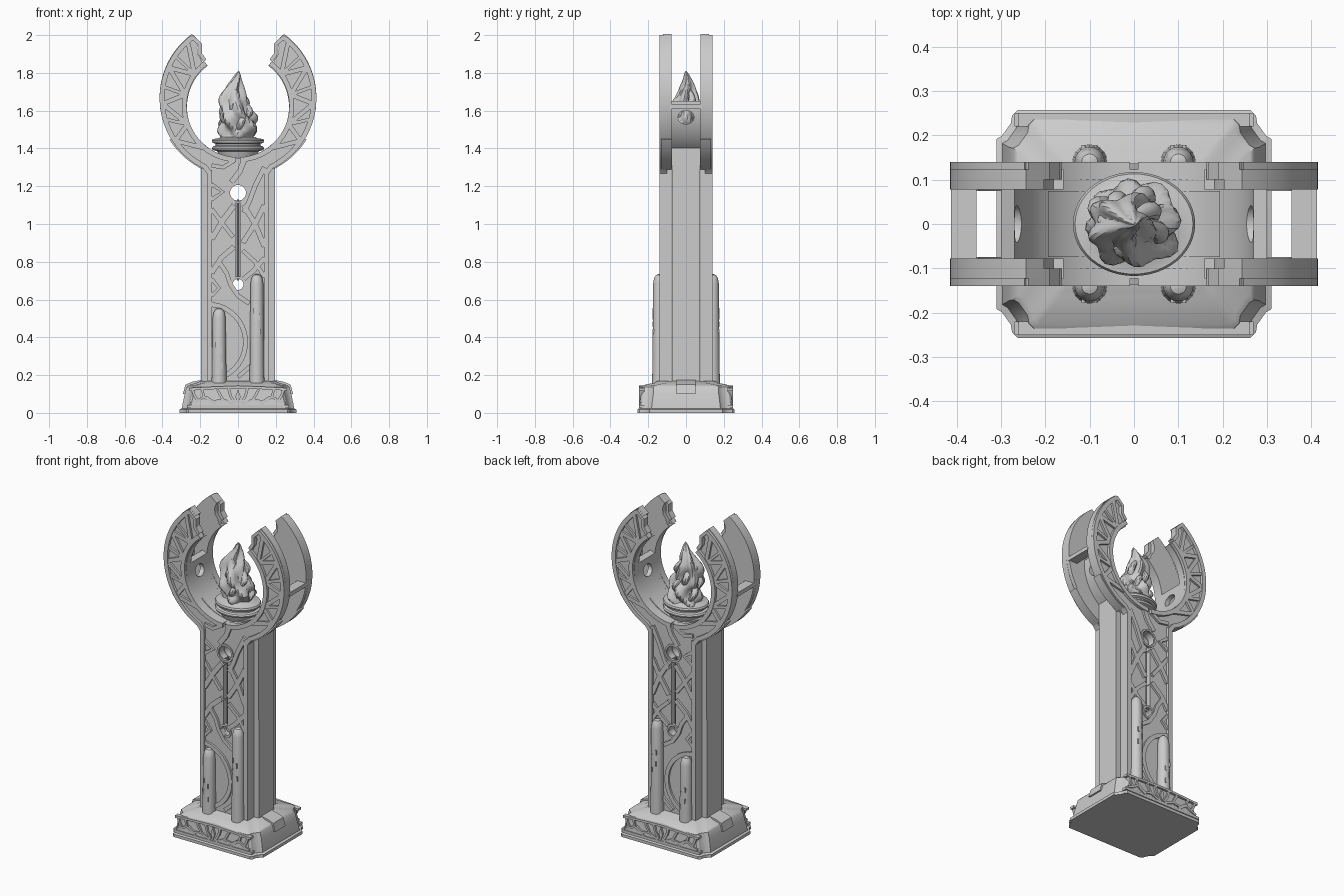
import bpy, bmesh, math
from math import sin, cos, radians, pi
from mathutils import Vector

if "Cube" in bpy.data.objects:
    bpy.data.objects.remove(bpy.data.objects["Cube"])


def finish(name, bm):
    bmesh.ops.recalc_face_normals(bm, faces=bm.faces)
    me = bpy.data.meshes.new(name)
    bm.to_mesh(me)
    bm.free()
    ob = bpy.data.objects.new(name, me)
    bpy.context.collection.objects.link(ob)
    return ob


def slab(name, polys, y0, y1, mirror_y=True):
    """Extrude xz outlines from y0 to y1, optionally repeated on the back."""
    bm = bmesh.new()
    for s in ((1, -1) if mirror_y else (1,)):
        for p in polys:
            a = [bm.verts.new((x, s * y0, z)) for x, z in p]
            b = [bm.verts.new((x, s * y1, z)) for x, z in p]
            bm.faces.new(a)
            bm.faces.new(b[::-1])
            for i in range(len(p)):
                j = (i + 1) % len(p)
                bm.faces.new((a[i], a[j], b[j], b[i]))
    return finish(name, bm)


def ribbon(pts, w):
    """Outline of a flat strip of width w following a path."""
    v = [Vector(p) for p in pts]
    left, right = [], []
    for i, p in enumerate(v):
        d = (v[min(i + 1, len(v) - 1)] - v[max(i - 1, 0)]).normalized()
        n = Vector((-d.y, d.x)) * w / 2
        left.append(tuple(p + n))
        right.append(tuple(p - n))
    return left + right[::-1]


def flip(p):
    return [(-x, z) for x, z in p]


def both(polys):
    return polys + [flip(p) for p in polys]


def loft(name, rings):
    bm = bmesh.new()
    vs = [[bm.verts.new(c) for c in r] for r in rings]
    for a, b in zip(vs, vs[1:]):
        for i in range(len(a)):
            j = (i + 1) % len(a)
            bm.faces.new((a[i], a[j], b[j], b[i]))
    bm.faces.new(vs[0][::-1])
    bm.faces.new(vs[-1])
    return finish(name, bm)


def lathe(name, prof, x=0, y=0, sy=1, n=40):
    return loft(name, [[(x + r * cos(2 * pi * i / n), y + sy * r * sin(2 * pi * i / n), z)
                        for i in range(n)] for r, z in prof])


def pt(a, t):
    """Point in the crescent: a = angle in degrees, t = 0 inner edge, 1 outer edge."""
    c, s = cos(radians(a)), sin(radians(a))
    return ((.27 + .145 * t) * c, 1.62 + .05 * t + (.27 + .145 * t) * s)


def arc(a0, a1, t, n=24):
    return [pt(a0 + (a1 - a0) * i / n, t) for i in range(n + 1)]


def circle(x, z, r, n=28):
    return [(x + r * cos(2 * pi * i / n), z + r * sin(2 * pi * i / n)) for i in range(n)]


def cut(targets, cutter):
    cutter.hide_render = True
    for ob in targets:
        m = ob.modifiers.new("cut", "BOOLEAN")
        m.operation, m.object, m.solver = "DIFFERENCE", cutter, "EXACT"
        bpy.context.view_layer.objects.active = ob
        bpy.ops.object.modifier_apply(modifier=m.name)
    bpy.data.objects.remove(cutter)


# Base with notched corners
def outline(hx, hy, z):
    q = [(hx, hy - .065), (hx - .012, hy - .058), (hx - .032, hy - .03), (hx - .035, hy - .012), (hx - .047, hy)]
    p = q + [(-x, y) for x, y in q[::-1]] + [(-x, -y) for x, y in q] + [(x, -y) for x, y in q[::-1]]
    return [(x, y, z) for x, y in p]


loft("base", [outline(*l) for l in ((.31, .257, 0), (.31, .257, .018), (.297, .247, .024), (.294, .245, .045),
     (.282, .238, .10), (.272, .236, .137), (.262, .226, .147), (.215, .165, .16), (.2, .15, .17))])
for s, side in ((1, "right"), (-1, "left")):
    slab("base_block_" + side, [[(s * x, z) for x, z in ((.19, .1), (.292, .1), (.278, .15), (.24, .165), (.19, .175))]],
         -.05, .05, False)

# Carved leaf relief on the base
leaves = [ribbon([(-.26, .125), (-.13, .132), (0, .137), (.13, .132), (.26, .125)], .014),
          ribbon([(-.27, .035), (.27, .035)], .016)]
leaves += both([ribbon(p, w) for p, w in (
    ([(.015, .05), (.04, .09), (.05, .13)], .014), ([(.02, .045), (.08, .07), (.11, .125)], .014),
    ([(.08, .07), (.13, .06), (.17, .085)], .013), ([(.12, .045), (.18, .085), (.19, .125)], .013),
    ([(.18, .085), (.22, .06), (.25, .05)], .013), ([(.21, .06), (.23, .09), (.24, .12)], .013))])
leaves.append([(0, .045), (.014, .085), (0, .125), (-.014, .085)])
slab("base_leaf_relief", leaves, -.22, -.25)

# Column core, rising to the inner curve of the ring
core = slab("column_core", [[(-.197, .1), (.197, .1)] + arc(-43, -137, -.03)], -.075, .075, False)

# Front and back plates: column face and horned crescent in one outline
horn = [(.165, .1), (.165, 1.29)] + arc(-64, 54, 1, 40) + [(.203, 1.968), (.216, 1.935), (.214, 1.9), (.195, 1.873),
                                                      (.182, 1.838)] + arc(54, -90, 0, 44)
plates = slab("column_and_horn_plates", [horn + flip(horn[:-1])[::-1]], -.078, -.123)

# Through holes and keyhole slot
cut([core, plates], slab("cutter", [circle(0, 1.165, .042)], -.3, .3, False))
cut([core, plates], slab("cutter", [circle(0, .68, .029)], -.3, .3, False))
cut([plates], slab("cutter", [[(-.013, .69), (.013, .69), (.013, 1.15), (-.013, 1.15)]], -.2, .2, False))
for s, side in ((-1, "front"), (1, "back")):
    lathe("slot_rod_" + side, [(.006, .7), (.006, 1.13)], 0, s * .1, n=10)

# Raised rims along column edge, outer horn edge and inner horn edge
rims = [ribbon([(.151, .14), (.151, 1.285)], .028), ribbon([(.151, 1.27)] + arc(-64, 53.5, .91, 40), .026),
        ribbon(arc(-88, 53, .1, 44), .026), ribbon([pt(53, .95), (.2, 1.95), (.2, 1.9), (.176, 1.865)], .02)]
slab("edge_rims", both(rims), -.1, -.14)

# Stepped lip below the horns
lip = [arc(-64, -32, 1, 14) + arc(-32, -64, 1.09, 14)]
slab("lower_lip", both(lip), -.075, -.132)

# Zigzag ribs on the horns
zig = [(-52, .1), (-34, .9), (-20, .1), (-4, .9), (12, .1), (24, .9), (36, .1), (48, .85)]
ribs = [ribbon([pt(*a), pt(*b)], .024) for a, b in zip(zig, zig[1:])]
ribs += [ribbon([pt(-20, .1), pt(-16, .9)], .018), ribbon([pt(12, .1), pt(9, .9)], .018),
         ribbon([pt(36, .1), pt(34, .9)], .016)]
slab("horn_ribs", both(ribs), -.1, -.136)

# Woven vine ribs on the column face
vines = [([(.035, 1.345), (.01, 1.28), (-.035, 1.22)], .03), ([(-.14, 1.31), (-.08, 1.3), (-.02, 1.335)], .022),
         ([(-.14, 1.21), (-.08, 1.17), (-.14, 1.13)], .022), ([(.14, 1.3), (.09, 1.2), (.06, 1.12), (.03, 1.06)], .026),
         ([(.03, 1.1), (.09, 1.0), (.14, .88)], .028), ([(.14, 1.1), (.09, 1.0), (.025, .9)], .028),
         ([(-.14, .92), (-.08, 1.02), (-.02, 1.1)], .03), ([(-.14, 1.08), (-.08, 1.0), (-.025, .93)], .022),
         ([(-.14, .74), (-.09, .82), (-.02, .88)], .028), ([(-.1, .8), (-.06, .74), (-.04, .68), (0, .62), (.06, .58)], .024),
         ([(.14, .82), (.08, .75), (.03, .71)], .026), ([(.025, .86), (.09, .8), (.14, .72)], .022),
         ([(-.14, .62), (-.1, .66), (-.14, .71)], .02), ([(.14, .3), (.08, .26), (.0, .19)], .022)]
vines = [ribbon(p, w) for p, w in vines]
vines.append(ribbon([(-.16 + .2 * cos(radians(a)), .375 + .2 * sin(radians(a))) for a in range(-66, 85, 10)], .026))
slab("column_vines", vines, -.1, -.136)
slab("hole_collars", [ribbon(circle(0, z, r) + [(r, z)], .012) for z, r in ((1.165, .05), (.68, .036))], -.11, -.13)

# Inner band of the ring, pierced on both sides
band = slab("ring_inner_band", [arc(4, -184, 0, 60) + arc(-184, 4, .21, 60)], -.085, .085, False)
bm = bmesh.new()
ends = [[bm.verts.new((x, .042 * cos(2 * pi * i / 24), 1.565 + .036 * sin(2 * pi * i / 24))) for i in range(24)]
        for x in (-.6, .6)]
for i in range(24):
    j = (i + 1) % 24
    bm.faces.new((ends[0][i], ends[0][j], ends[1][j], ends[1][i]))
bm.faces.new(ends[0])
bm.faces.new(ends[1])
cut([band], finish("cutter", bm))
for s, side in ((1, "right"), (-1, "left")):
    slab("ring_crossbar_" + side, [[(s * x, z) for x, z in ((.355, 1.61), (.413, 1.61), (.413, 1.635), (.355, 1.635))]],
         -.085, .085, False)

# Side pillars with rounded tips, tall on the right and short on the left
for s, side in ((-1, "front"), (1, "back")):
    for x, top in ((-.1, .555), (.1, .735)):
        lathe("pillar_%s_%s" % (side, "tall" if x > 0 else "short"),
              [(.04, .13), (.037, .3), (.034, top - .05), (.029, top - .022), (.018, top - .005), (.005, top)],
              x, s * .14, n=20)
        slab("pillar_notches_%s" % side, [ribbon([(x + dx, top - h), (x + dx, top - h - .03)], .008)
             for dx, h in ((-.014, .18), (.012, .21), (-.012, .25), (.014, .29))], s * .15, s * .178, False)

# Oval brazier bowl
lathe("brazier_bowl", [(.085, 1.33), (.1, 1.36), (.11, 1.385), (.134, 1.392), (.138, 1.402), (.132, 1.411), (.118, 1.416),
      (.118, 1.424), (.134, 1.43), (.138, 1.441), (.133, 1.45), (.105, 1.453), (.09, 1.46)], sy=.85, n=48)

# Twisted flame body
prof = [(0, .085), (.08, .095), (.2, .1), (.35, .094), (.5, .08), (.65, .066), (.78, .045), (.88, .025), (.95, .015), (1, .002)]
rings = []
for k in range(37):
    t = k / 36
    i = max(j for j in range(len(prof) - 1) if prof[j][0] <= t)
    (t0, r0), (t1, r1) = prof[i], prof[i + 1]
    r = r0 + (r1 - r0) * (t - t0) / (t1 - t0)
    cx, cy = -.012 + .016 * sin(7.5 * t), .01 * cos(8 * t)
    ring = []
    for j in range(40):
        a = 2 * pi * j / 40
        q = r * (.9 + .17 * cos(5 * a + 7 * sin(2.6 * t)) + .1 * sin(3 * a - 15 * t))
        ring.append((cx + q * cos(a), cy + .92 * q * sin(a), 1.445 + .365 * t))
    rings.append(ring)
loft("flame_body", rings)

# Curling flame tongues
for k in range(10):
    a0, z0, h = k * 2.4, 1.46 + .018 * k, .13
    rings = []
    for i in range(11):
        t = i / 10
        a, rad = a0 + .7 * t, (.072 - .004 * k) + .02 * sin(5 * t)
        r = .026 * (1 - t) ** .8 * (.6 + 1.2 * t) + .001
        rings.append([(rad * cos(a) - .008 + r * cos(b), .92 * rad * sin(a) + r * sin(b), z0 + h * t)
                      for b in [2 * pi * m / 10 for m in range(10)]])
    loft("flame_tongue_%d" % (k + 1), rings)

# Smooth curved surfaces, keep edges sharp
for ob in bpy.context.scene.objects:
    ob.select_set(True)
    bpy.context.view_layer.objects.active = ob
bpy.ops.object.shade_smooth_by_angle(angle=radians(32))
